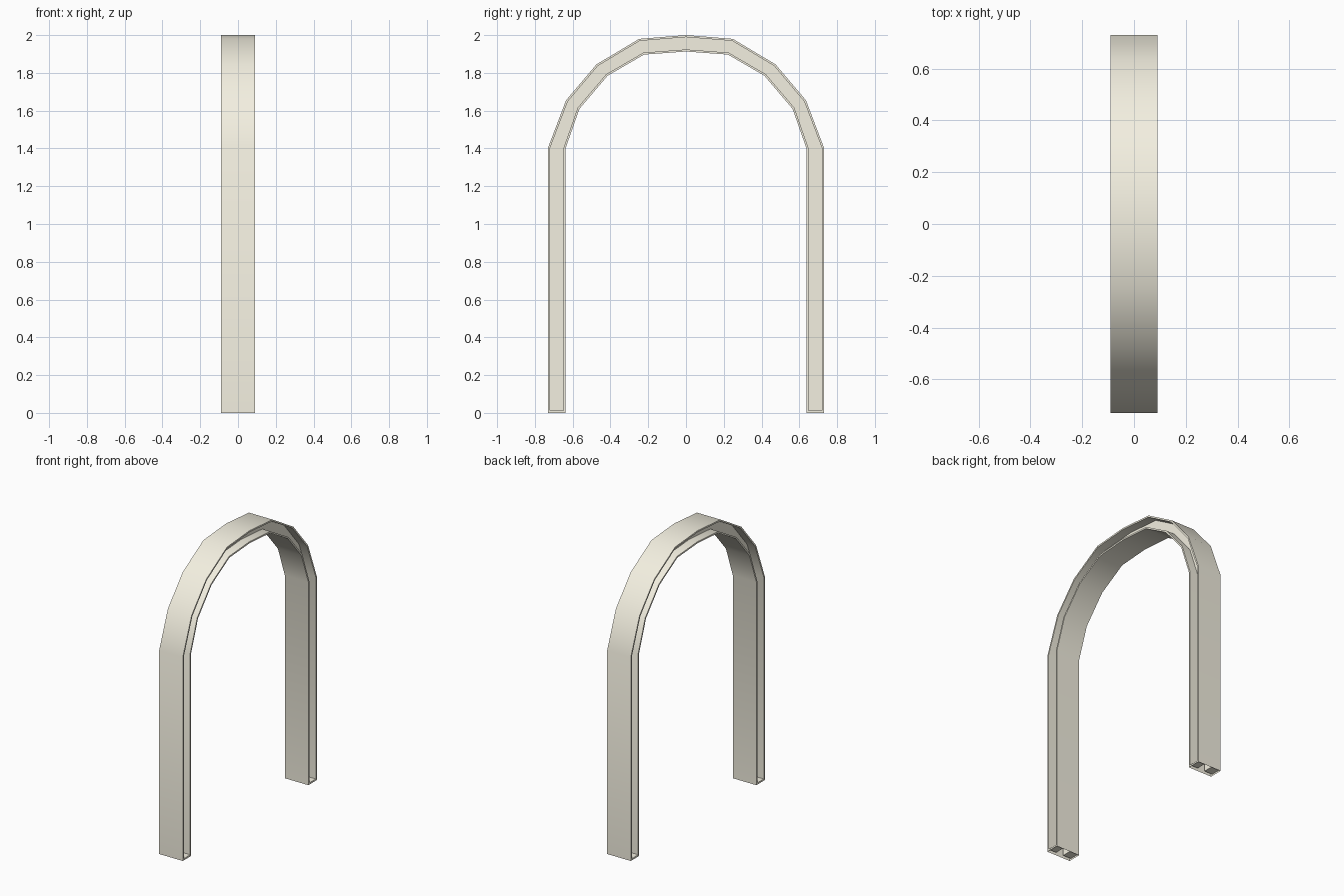
import bpy, bmesh
from mathutils import Vector

if "Cube" in bpy.data.objects:
    bpy.data.objects.remove(bpy.data.objects["Cube"])

W, T, WEB, FOOT = 0.09, 0.011, 0.028, 0.012

# half of the arch: outer and inner outline (y, z), foot to crown
outer = [(0.73, 0), (0.73, 1.405), (0.635, 1.655), (0.474, 1.845), (0.248, 1.98), (0, 2.0)]
inner = [(0.638, 0), (0.638, 1.40), (0.564, 1.61), (0.415, 1.785), (0.222, 1.897), (0, 1.913)]


def mirrored(half):
    return half + [(-y, z) for y, z in reversed(half[:-1])]


# arch: flanged section swept along the outline, leaving a groove in both sides
bm = bmesh.new()
rings = []
for o, i in zip(mirrored(outer), mirrored(inner)):
    a, b = Vector((0, *o)), Vector((0, *i))
    d = (b - a).normalized() * T
    lift = Vector((0, 0, FOOT if o[1] == 0 else 0))  # grooves stop above the foot
    c, e = a + d + lift, b - d + lift
    section = [(-W, a), (W, a), (W, c), (WEB, c), (WEB, e), (W, e),
               (W, b), (-W, b), (-W, e), (-WEB, e), (-WEB, c), (-W, c)]
    rings.append([bm.verts.new((x, p.y, p.z)) for x, p in section])
n = len(rings[0])
for r, s in zip(rings, rings[1:]):
    for k in range(n):
        m = (k + 1) % n
        bm.faces.new((r[k], r[m], s[m], s[k]))

# feet: groove floors and the rims below them, hollow underneath
for r in (rings[0], rings[-1]):
    for quad in ((2, 3, 4, 5), (8, 9, 10, 11), (1, 2, 5, 6), (7, 8, 11, 0)):
        bm.faces.new([r[k] for k in quad])
bmesh.ops.recalc_face_normals(bm, faces=bm.faces)

mesh = bpy.data.meshes.new("arch_frame")
bm.to_mesh(mesh)
bm.free()
arch = bpy.data.objects.new("arch_frame", mesh)
bpy.context.collection.objects.link(arch)

# cream colour
cream = bpy.data.materials.new("cream")
cream.diffuse_color = (0.9, 0.87, 0.75, 1)
cream.use_nodes = True
cream.node_tree.nodes["Principled BSDF"].inputs["Base Color"].default_value = cream.diffuse_color
mesh.materials.append(cream)

bpy.context.view_layer.objects.active = arch
arch.select_set(True)
bpy.ops.object.shade_smooth_by_angle(angle=0.6)
